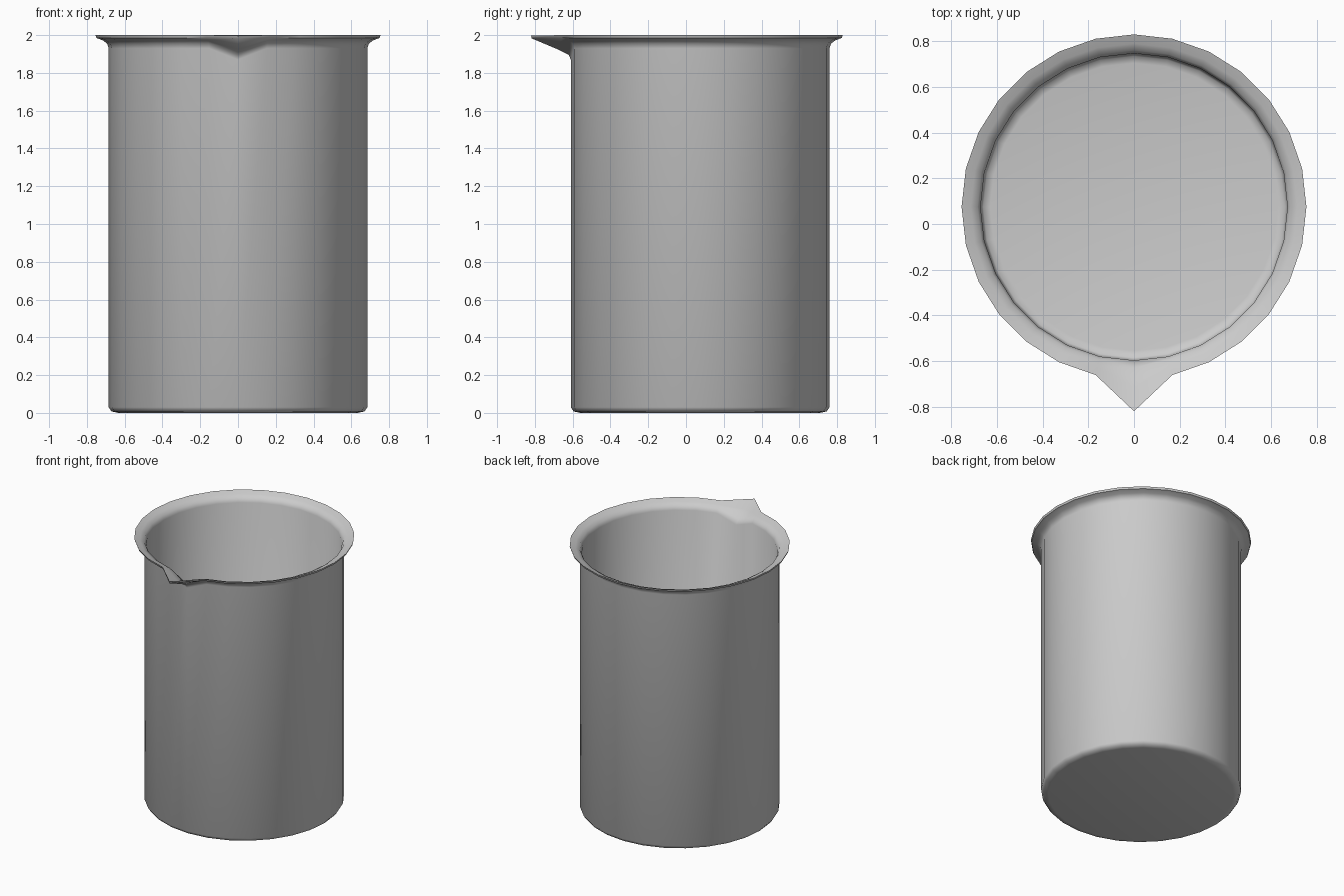
import bpy, bmesh, math

cube = bpy.data.objects.get("Cube")
if cube:
    bpy.data.objects.remove(cube, do_unlink=True)

SIDES = 28
AXIS_Y = 0.075

grey = bpy.data.materials.new("light grey")
grey.use_nodes = True
colour = (0.6, 0.6, 0.6, 1)
grey.diffuse_color = colour
grey.node_tree.nodes["Principled BSDF"].inputs["Base Color"].default_value = colour

# Wall profile as (radius, height): outside bottom, up, over the lip, down inside
wall = [(0.635, 0), (0.67, 0.008), (0.685, 0.03), (0.685, 1.93), (0.693, 1.955),
        (0.715, 1.972), (0.75, 1.985), (0.755, 2.0),
        (0.715, 1.985), (0.685, 1.97), (0.672, 1.94), (0.67, 0.04), (0.66, 0.022), (0.63, 0.015)]

# The same points where the lip is pulled out and down into the pouring spout
spout = list(wall)
spout[3:11] = [(0.685, 1.87), (0.695, 1.895), (0.755, 1.925), (0.893, 1.983),
               (0.895, 1.997), (0.79, 1.955), (0.705, 1.92), (0.672, 1.885)]

bm = bmesh.new()
columns = []
for i in range(SIDES):
    angle = 2 * math.pi * i / SIDES - math.pi / 2
    profile = spout if i == 0 else wall
    columns.append([bm.verts.new((r * math.cos(angle), r * math.sin(angle) + AXIS_Y, z))
                    for r, z in profile])

# Skin between neighbouring columns, then close the outer base and inner floor
for i, a in enumerate(columns):
    b = columns[(i + 1) % SIDES]
    for j in range(len(wall) - 1):
        bm.faces.new((a[j], b[j], b[j + 1], a[j + 1]))
bm.faces.new([c[0] for c in reversed(columns)])
bm.faces.new([c[-1] for c in columns])
bmesh.ops.recalc_face_normals(bm, faces=bm.faces)

mesh = bpy.data.meshes.new("beaker")
bm.to_mesh(mesh)
bm.free()
mesh.materials.append(grey)
beaker = bpy.data.objects.new("beaker", mesh)
bpy.context.collection.objects.link(beaker)

# Smooth glass-like walls with crisp lip edges
bpy.ops.object.select_all(action="DESELECT")
beaker.select_set(True)
bpy.context.view_layer.objects.active = beaker
bpy.ops.object.shade_smooth_by_angle(angle=math.radians(50))
